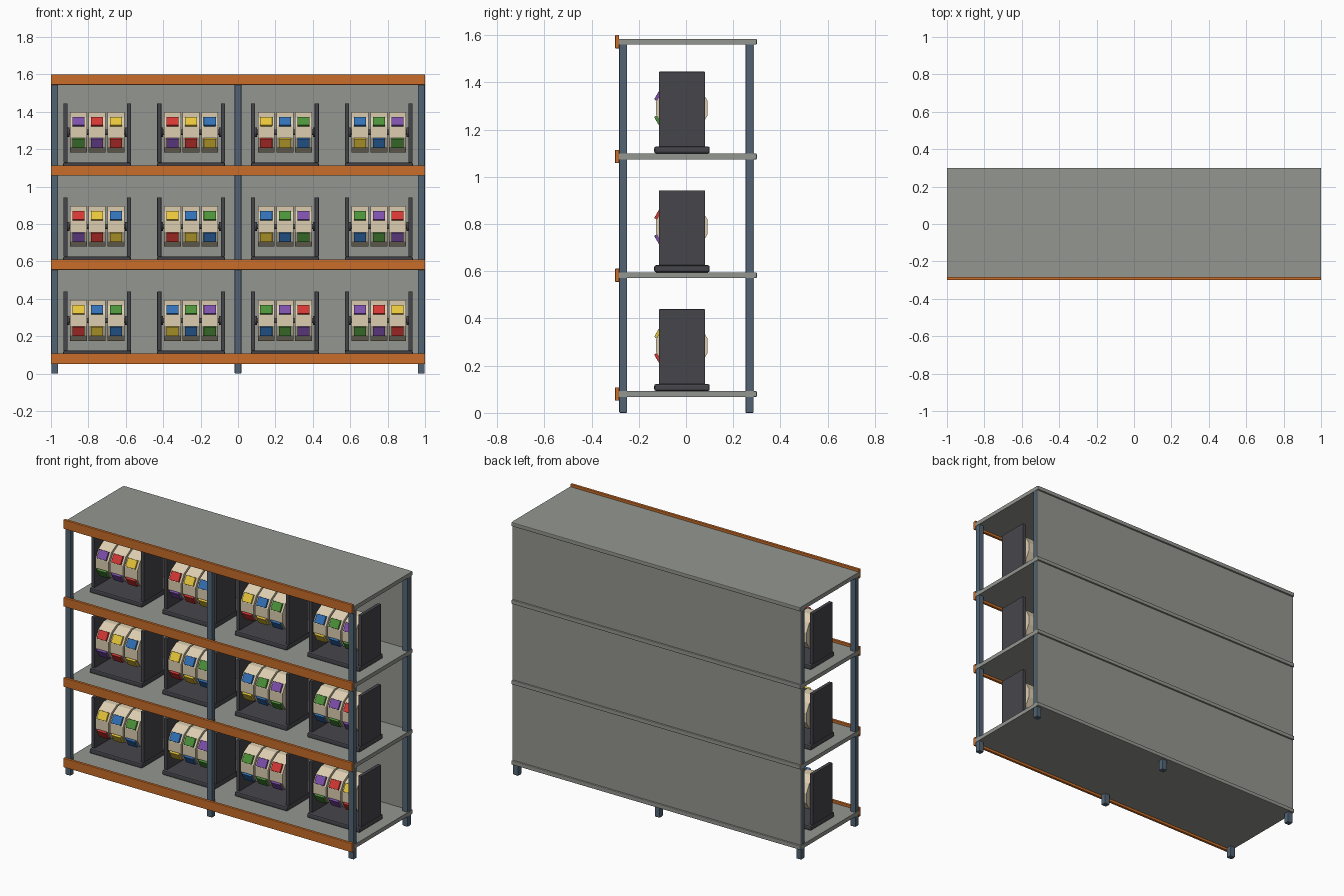
import bpy
import bmesh
from math import radians, sin, cos
from mathutils import Matrix

cube = bpy.data.objects.get("Cube")
if cube:
    bpy.data.objects.remove(cube, do_unlink=True)


def material(name, rgb):
    linear = [((c / 255 + 0.055) / 1.055) ** 2.4 for c in rgb] + [1]
    m = bpy.data.materials.new(name)
    m.use_nodes = True
    m.diffuse_color = linear
    m.node_tree.nodes["Principled BSDF"].inputs["Base Color"].default_value = linear
    return m


GREY = material("shelf grey", (148, 150, 144))
STEEL = material("steel blue", (82, 100, 117))
ORANGE = material("beam orange", (200, 109, 40))
DARK = material("charcoal", (70, 69, 75))
CREAM = material("cream", (220, 206, 176))
LABELS = [
    material("red", (212, 56, 52)),
    material("yellow", (230, 198, 58)),
    material("blue", (50, 112, 182)),
    material("green", (76, 146, 58)),
    material("purple", (126, 80, 172)),
]


def finish(name, bm, mat):
    mesh = bpy.data.meshes.new(name)
    bm.to_mesh(mesh)
    bm.free()
    mesh.materials.append(mat)
    obj = bpy.data.objects.new(name, mesh)
    bpy.context.collection.objects.link(obj)
    return obj


def box(name, mat, center, size, bevel=0, tilt=0):
    bm = bmesh.new()
    place = Matrix.Translation(center) @ Matrix.Rotation(tilt, 4, "X") @ Matrix.Diagonal((*size, 1))
    bmesh.ops.create_cube(bm, size=1, matrix=place)
    if bevel:
        bmesh.ops.bevel(bm, geom=bm.edges[:], offset=bevel, segments=2, profile=0.5, affect="EDGES")
    return finish(name, bm, mat)


def drum(name, mat, center, radius, width, sides):
    # Cylinder along x with a flat facet facing the front
    bm = bmesh.new()
    place = (Matrix.Translation(center) @ Matrix.Rotation(radians(180 / sides), 4, "X")
             @ Matrix.Rotation(radians(90), 4, "Y"))
    bmesh.ops.create_cone(bm, cap_ends=True, segments=sides, radius1=radius,
                          radius2=radius, depth=width, matrix=place)
    return finish(name, bm, mat)


def display_unit(x, floor, start):
    mid_y, axle_z = -0.017, floor + 0.192
    box("unit_base", DARK, (x, mid_y, floor + 0.015), (0.364, 0.235, 0.03), 0.008)
    for side in (-1, 1):
        box("unit_side_plate", DARK, (x + side * 0.17, mid_y, floor + 0.188),
            (0.022, 0.194, 0.317), 0.002)
        drum("axle_hub", DARK, (x + side * 0.154, mid_y, axle_z), 0.025, 0.01, 12)
    drum("axle", DARK, (x, mid_y, axle_z), 0.014, 0.32, 12)
    apothem = 0.109
    for i in range(3):
        reel_x = x + (i - 1) * 0.1
        drum("reel", CREAM, (reel_x, mid_y, axle_z), apothem / cos(radians(15)), 0.09, 12)
        # Upper and lower coloured tabs on the facets either side of the front
        for angle, shift in ((30, 0), (-30, -1)):
            a = radians(angle)
            reach = apothem + 0.0055
            box("reel_tab", LABELS[(start + i + shift) % 5],
                (reel_x, mid_y - reach * cos(a), axle_z + reach * sin(a)),
                (0.065, 0.013, 0.053), 0.0015, -a)


# Upright posts
for post_x in (-0.98, 0, 0.98):
    for post_y in (-0.266, 0.269):
        box("post", STEEL, (post_x, post_y, 0.79), (0.036, 0.034, 1.58), 0.004)

# Shelves with front beams and rear lips
levels = [0.08, 0.583, 1.086, 1.572]
for z in levels:
    box("shelf", GREY, (0, 0.002, z), (2, 0.57, 0.025))
    box("front_beam", ORANGE, (0, -0.2915, z), (2, 0.017, 0.056), 0.002)
    box("rear_lip", GREY, (0, 0.2915, z), (2, 0.017, 0.025), 0.004)

# Back panel
box("back_panel", GREY, (0, 0.286, 0.826), (2, 0.006, 1.5))

# Reel units on the three lower shelves
for row, z in enumerate(levels[:3]):
    for col in range(4):
        display_unit((col - 1.5) * 0.502, z + 0.0125, col + 1 - row)
